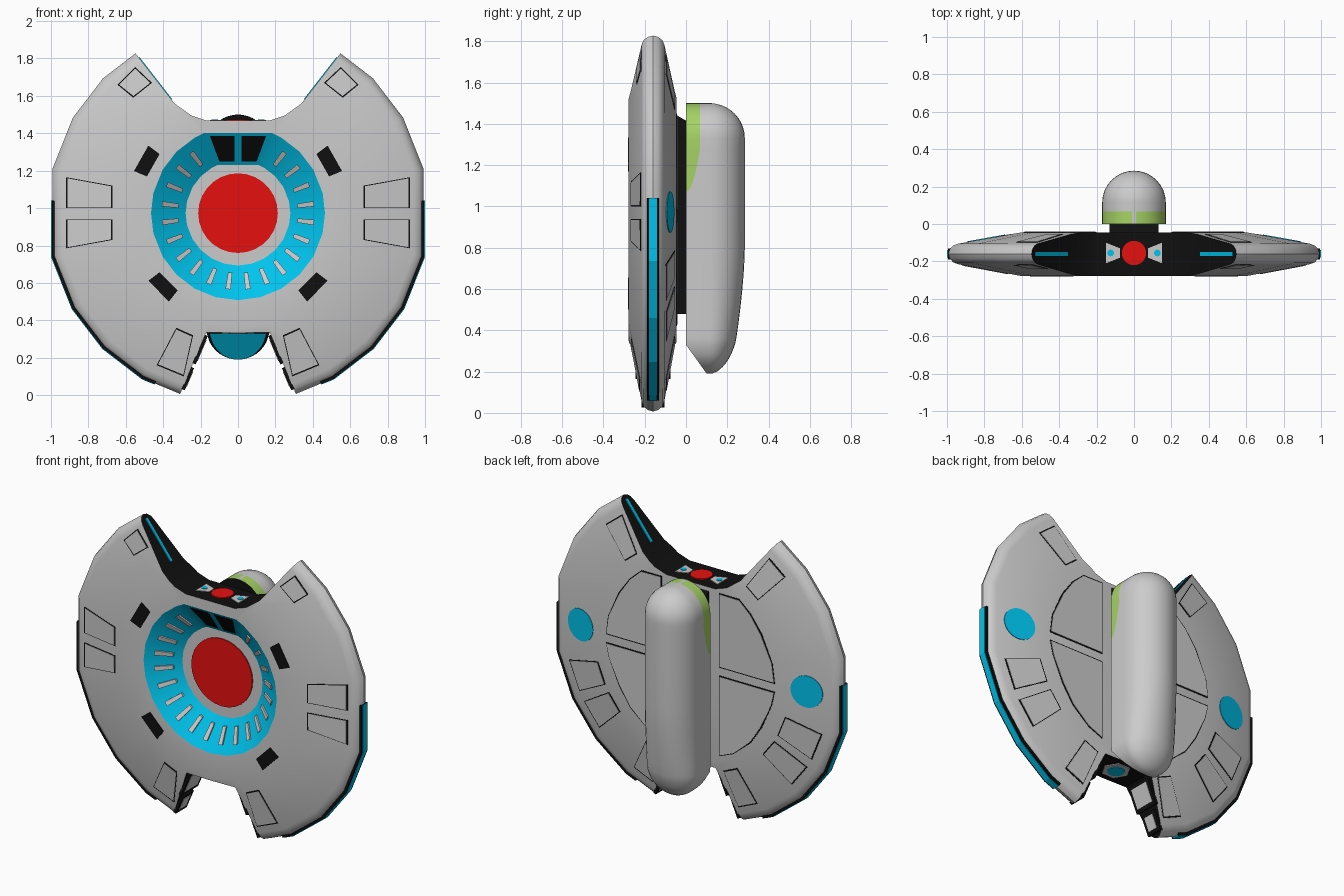
import bpy, bmesh
from math import sin, cos, pi, radians, sqrt
from mathutils import Vector
from mathutils.bvhtree import BVHTree

if "Cube" in bpy.data.objects:
    bpy.data.objects.remove(bpy.data.objects["Cube"])


def material(name, rgb):
    m = bpy.data.materials.new(name)
    m.diffuse_color = (*rgb, 1)
    m.use_nodes = True
    m.node_tree.nodes["Principled BSDF"].inputs["Base Color"].default_value = m.diffuse_color
    return m


GREY = material("grey", (0.6, 0.6, 0.6))
BLACK = material("black", (0.005, 0.005, 0.005))
BLUE = material("blue", (0.0, 0.55, 0.85))
RED = material("red", (0.8, 0.005, 0.005))
GREEN = material("green", (0.38, 0.65, 0.13))
CZ, RIM, MID = 0.973, 1.02, -0.16


def finish(name, bm, mats, smooth=None):
    bmesh.ops.recalc_face_normals(bm, faces=bm.faces)
    me = bpy.data.meshes.new(name)
    bm.to_mesh(me)
    bm.free()
    for m in mats:
        me.materials.append(m)
    ob = bpy.data.objects.new(name, me)
    bpy.context.collection.objects.link(ob)
    if smooth:
        shade(ob, smooth)
    return ob


def shade(ob, deg):
    bpy.ops.object.select_all(action='DESELECT')
    bpy.context.view_layer.objects.active = ob
    ob.select_set(True)
    bpy.ops.object.shade_smooth_by_angle(angle=radians(deg))


def prism(name, pts, vec, mat, mirror=False):
    """Extrude a polygon along vec, optionally with a copy mirrored in x."""
    bm = bmesh.new()
    for s in ((1, -1) if mirror else (1,)):
        flip = Vector((s, 1, 1))
        lo = [bm.verts.new(Vector(p) * flip) for p in pts]
        hi = [bm.verts.new((Vector(p) + Vector(vec)) * flip) for p in pts]
        bm.faces.new(lo)
        bm.faces.new(hi)
        for i in range(len(pts)):
            j = (i + 1) % len(pts)
            bm.faces.new((lo[i], lo[j], hi[j], hi[i]))
    return finish(name, bm, [mat])


def polar(r, deg):
    return (r * cos(radians(deg)), CZ + r * sin(radians(deg)))


def circle(cx, cy, r, n=28):
    return [(cx + r * cos(2 * pi * i / n), cy + r * sin(2 * pi * i / n)) for i in range(n)]


def sector(r0, r1, a0, a1):
    return [polar(r0, a0), polar(r1, a0), polar(r1, a1), polar(r0, a1)]


# saucer body: turned profile with a recessed bowl in front
profile = [(0.28, -0.155), (0.465, -0.278), (0.62, -0.278), (0.965, -0.215), (0.993, -0.205),
           (1.012, -0.185), (RIM, MID), (1.012, -0.135), (0.993, -0.115), (0.965, -0.105), (0.62, -0.045)]
half = [-75, -60, -45, -30, -13.3, 0, 13.3, 30, 45, 60, 67]
angles = [-90] + half + [180 - a for a in reversed(half)]
bm = bmesh.new()
rings = []
for r, y in profile:
    ring = []
    for a in angles:
        k = cos(radians(13.3)) if a in (0, 180) and r > 0.6 else 1
        x, z = polar(r * k, a)
        ring.append(bm.verts.new((x, y, z)))
    rings.append(ring)
for i in range(len(rings) - 1):
    for j in range(len(angles)):
        k = (j + 1) % len(angles)
        f = bm.faces.new((rings[i][j], rings[i][k], rings[i + 1][k], rings[i + 1][j]))
        f.material_index = 1 if i == 0 else 0
bm.faces.new(rings[0])
bm.faces.new(rings[-1])
bm.normal_update()
tree = BVHTree.FromBMesh(bm)
body = finish("saucer_body", bm, [GREY, BLUE])

# notches at top and bottom leave black walls
top = [(0.17, 1.468), (0.25, 1.495), (0.34, 1.56), (0.55, 1.83), (0.8, 2.15)]
bottom = [(0.17, 0.335), (0.31, 0.005), (0.4, -0.21)]
for name, right in (("top_notch_cutter", top), ("bottom_notch_cutter", bottom)):
    pts = [(x, -0.6, z) for x, z in right] + [(-x, -0.6, z) for x, z in reversed(right)]
    cutter = prism(name, pts, (0, 1.2, 0), BLACK)
    cutter.hide_render = True
    mod = body.modifiers.new(name, 'BOOLEAN')
    mod.operation, mod.object, mod.solver = 'DIFFERENCE', cutter, 'EXACT'
    mod.material_mode = 'TRANSFER'
    bpy.context.view_layer.objects.active = body
    bpy.ops.object.modifier_apply(modifier=mod.name)
    bpy.data.objects.remove(cutter)
shade(body, 28)


def plate(name, pts, side, mat, h, mirror=True):
    """Thin plate laid on the body; side -1 is front, 1 is back."""
    out = []
    for x, z in pts:
        hit = tree.ray_cast(Vector((x, side, z)), Vector((0, -side, 0)))[0]
        out.append((x, hit.y - side * 0.004, z))
    return prism(name, out, (0, side * (h + 0.004), 0), mat, mirror)


def panel(name, pts, side):
    c = sum((Vector(p) for p in pts), Vector((0, 0))) / len(pts)
    inner = [Vector(p) + (c - Vector(p)).normalized() * 0.009 for p in pts]
    plate(name + "_seam", pts, side, BLACK, 0.002)
    plate(name, inner, side, GREY, 0.004)


# front panels and vents
panel("front_upper_side_panel", [(0.67, 1.12), (0.92, 1.165), (0.92, 1.0), (0.67, 1.0)], -1)
panel("front_lower_side_panel", [(0.67, 0.94), (0.92, 0.94), (0.92, 0.785), (0.67, 0.83)], -1)
panel("front_wing_panel", [(0.46, 1.67), (0.55, 1.755), (0.645, 1.66), (0.56, 1.59)], -1)
panel("front_foot_panel", [(0.24, 0.32), (0.33, 0.36), (0.435, 0.16), (0.29, 0.10)], -1)
plate("upper_vent", sector(0.525, 0.60, 22, 37), -1, BLACK, 0.004)
plate("lower_vent", sector(0.525, 0.60, -52, -37), -1, BLACK, 0.004)

# bowl: teeth, windows and red lens
for i, a in enumerate([-82.5, -67.5, -52.5, -37.5, -22, -7, 7, 22, 37.5, 52.5]):
    plate(f"bowl_tooth_{i}", sector(0.32, 0.41, a - 2, a + 2), -1, GREY, 0.012)
plate("bowl_window", [(0.02, 1.25), (0.10, 1.25), (0.15, 1.385), (0.02, 1.385)], -1, BLACK, 0.003)
prism("red_lens", [(x, -0.15, z) for x, z in circle(0, CZ, 0.213)], (0, -0.012, 0), RED)

# back panels and blue discs
panel("back_upper_panel", [(0.2, 0.98), (0.59, 0.98), (0.575, 1.1), (0.5, 1.27), (0.42, 1.38),
                           (0.34, 1.45), (0.2, 1.45)], 1)
panel("back_lower_panel", [(0.2, 0.93), (0.59, 0.93), (0.57, 0.84), (0.5, 0.68), (0.42, 0.56),
                           (0.3, 0.46), (0.2, 0.42)], 1)
for i, (a, b) in enumerate([(47, 56), (-28, -16), (-43, -32), (-71, -62)]):
    panel(f"back_rim_panel_{i}", sector(0.68, 0.92, a, b), 1)
plate("back_disc", circle(0.79, CZ, 0.1), 1, BLUE, 0.004)

# rim light strips
for name, r, w, mat in (("rim_strip_frame", 1.023, 0.03, BLACK), ("rim_strip_light", 1.0265, 0.02, BLUE)):
    arc = [(r * cos(radians(13.3)), 1.04)] + [polar(r, a) for a in (-13.3, -30, -45, -60)]
    arc.append(polar(r * 0.993, -64))
    inner = [(x * 0.96, CZ + (z - CZ) * 0.96) for x, z in reversed(arc)]
    prism(name, [(x, MID - w, z) for x, z in arc + inner], (0, 2 * w, 0), mat, True)


def wall_plate(name, a, b, y0, y1, h, mat):
    """Plate on a notch wall running from a to b in the xz plane."""
    d = (Vector(b) - Vector(a)).normalized()
    n = Vector((-abs(d.y), 0, d.x if d.y > 0 else -d.x))
    pts = [Vector((p[0], y, p[1])) - n * 0.004 for p, y in ((a, y0), (b, y0), (b, y1), (a, y1))]
    prism(name, pts, n * (h + 0.004), mat, True)


# notch wall strips and feet plates
wall_plate("wing_light", (0.355, 1.58), (0.53, 1.805), -0.17, -0.15, 0.004, BLUE)
p, q = Vector((0.17, 0.335)), Vector((0.31, 0.005))
for name, t0, t1, y0, y1 in (("upper_foot", 0.04, 0.5, -0.245, -0.075), ("lower_foot", 0.56, 0.92, -0.215, -0.105)):
    wall_plate(name + "_frame", p.lerp(q, t0), p.lerp(q, t1), y0, y1, 0.015, BLACK)
    wall_plate(name + "_panel", p.lerp(q, t0 + 0.06), p.lerp(q, t1 - 0.06), y0 + 0.02, y1 - 0.02, 0.018, GREY)

# top deck and underside fittings
prism("top_red_button", [(x, y, 1.465) for x, y in circle(0, -0.155, 0.065)], (0, 0, 0.01), RED)
prism("top_plate", [(0.075, -0.18, 1.465), (0.15, -0.21, 1.465), (0.15, -0.10, 1.465),
                    (0.075, -0.13, 1.465)], (0, 0, 0.007), GREY, True)
prism("top_blue_dot", [(x, y, 1.465) for x, y in circle(0.125, -0.155, 0.018, 16)], (0, 0, 0.01), BLUE, True)
prism("underside_plate", [(x, y, 0.34) for x, y in circle(0, MID, 0.085, 6)], (0, 0, -0.01), GREY)
prism("underside_light", [(x, y, 0.34) for x, y in circle(0, MID, 0.05)], (0, 0, -0.014), BLUE)

# connector between saucer and pod
prism("pod_connector", [(-0.13, -0.06, 0.48), (-0.13, 0.01, 0.48), (-0.13, 0.01, 1.41), (-0.13, -0.06, 1.45)],
      (0.26, 0, 0), BLACK)

# rear pod: rounded sections stacked in z, flat front with a slanted lower window
R = 0.17
levels = [1.33 + R * cos(pi * i / 20) for i in range(11)]
levels += [1.28, 1.24, 1.19, 1.14, 1.10, 1.08, 1.07, 0.8, 0.7, 0.6, 0.5, 0.42, 0.36, 0.33]
levels += [0.36 - R * sin(pi * i / 20) for i in range(3, 11)]
bm = bmesh.new()
rings = []
for z in levels:
    off = max(z - 1.33, 0.36 - z, 0)
    rx = max(sqrt(max(R * R - off * off, 0)), 0.01)
    f = max(0, (0.33 - z) / 0.14 * 0.1)
    g = max(f + 0.002, 0.068 * sqrt(min(1, max(0, (z - 1.07) / 0.21))))
    depth = rx * (1 - 0.4 * (max(0, 0.8 - z) / 0.6) ** 1.6)
    sec = [(-rx, f), (-rx, g)]
    sec += [(-rx * cos(pi * i / 16), 0.115 + depth * sin(pi * i / 16)) for i in range(17)]
    sec += [(rx, g), (rx, f), (0.9 * rx, f), (-0.9 * rx, f)]
    rings.append([bm.verts.new((x, y, z)) for x, y in sec])
n = len(rings[0])
for i in range(len(rings) - 1):
    low = levels[i] < 0.335
    for j in range(n):
        k = (j + 1) % n
        face = bm.faces.new((rings[i][j], rings[i][k], rings[i + 1][k], rings[i + 1][j]))
        if j in (0, n - 4) and levels[i] > 1.075:
            face.material_index = 1
        elif j >= n - 3:
            face.material_index = 3 if low and j == n - 2 else 2
bm.faces.new(rings[0]).material_index = 0
bm.faces.new(rings[-1])
finish("rear_pod", bm, [GREY, GREEN, BLACK, BLUE], 35)
